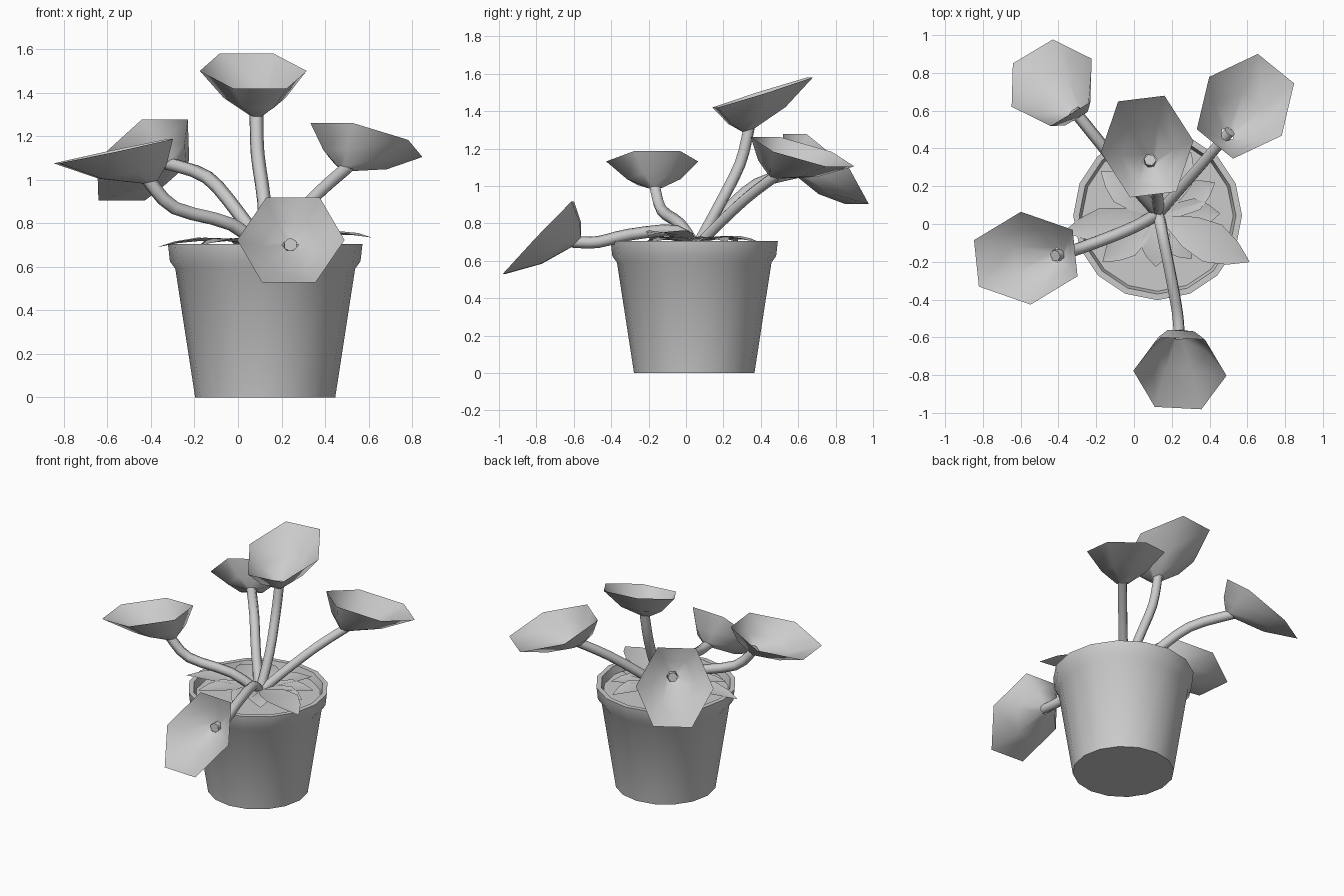
import bpy, bmesh, math
from mathutils import Vector

if "Cube" in bpy.data.objects:
    bpy.data.objects.remove(bpy.data.objects["Cube"])

CX, CY = 0.125, 0.044


def finish(name, verts, faces, angle=50):
    me = bpy.data.meshes.new(name)
    me.from_pydata([tuple(v) for v in verts], [], faces)
    bm = bmesh.new()
    bm.from_mesh(me)
    bmesh.ops.recalc_face_normals(bm, faces=bm.faces)
    bm.to_mesh(me)
    bm.free()
    ob = bpy.data.objects.new(name, me)
    bpy.context.collection.objects.link(ob)
    bpy.ops.object.select_all(action='DESELECT')
    ob.select_set(True)
    bpy.context.view_layer.objects.active = ob
    bpy.ops.object.shade_smooth_by_angle(angle=math.radians(angle))


def bridge(rings, n):
    return [(r * n + i, r * n + (i + 1) % n, (r + 1) * n + (i + 1) % n, (r + 1) * n + i)
            for r in range(rings - 1) for i in range(n)]


def tube(name, rings, n, angle):
    # closed skin over a stack of rings
    k = len(rings)
    caps = [tuple(range(n)), tuple(range((k - 1) * n, k * n))]
    finish(name, [v for ring in rings for v in ring], bridge(k, n) + caps, angle)


def lathe(name, profile, n=16):
    turn = [2 * math.pi * i / n for i in range(n)]
    tube(name, [[(CX + r * math.cos(a), CY + r * math.sin(a), z) for a in turn]
                for r, z in profile], n, 35)


def stem(name, points, radius=0.032, n=6):
    # six-sided tube swept along a smoothed path
    P = [Vector(p) for p in points]
    path = []
    for i in range(len(P) - 1):
        a, b, c, d = P[max(i - 1, 0)], P[i], P[i + 1], P[min(i + 2, len(P) - 1)]
        for t in (0, 1 / 3, 2 / 3):
            path.append(0.5 * (2 * b + (c - a) * t + (2 * a - 5 * b + 4 * c - d) * t ** 2
                               + (3 * b - a - 3 * c + d) * t ** 3))
    path.append(P[-1] + (P[-1] - path[-1]).normalized() * 0.02)
    rings, side = [], None
    for i, p in enumerate(path):
        d = (path[min(i + 1, len(path) - 1)] - path[max(i - 1, 0)]).normalized()
        side = d.orthogonal() if side is None else side - d * side.dot(d)
        side.normalize()
        up = d.cross(side)
        turn = [2 * math.pi * j / n for j in range(n)]
        rings.append([p + radius * (side * math.cos(a) + up * math.sin(a)) for a in turn])
    tube(name, rings, n, 65)


def flower(name, base, centre, heading, tilt):
    # six-cornered funnel: collar, bulged middle, long hexagon rim
    base, c = Vector(base), Vector(centre)
    h, t = math.radians(heading), math.radians(tilt)
    along = Vector((math.cos(h) * math.cos(t), math.sin(h) * math.cos(t), math.sin(t)))
    across = Vector((math.sin(h), -math.cos(h), 0))
    nrm = across.cross(along)
    collar, mid, rim = [], [], []
    for i in range(6):
        a = math.pi * i / 3
        p = c + across * 0.247 * math.cos(a) + along * 0.31 * math.sin(a)
        out = (p - c).normalized()
        collar.append(base + out * 0.038)
        mid.append(base.lerp(p, 0.5) + out * 0.02 - nrm * 0.025)
        rim.append(p)
    finish(name, collar + mid + rim, bridge(3, 6), 60)


def leaf(name, tip, width, ztip):
    # pointed arching leaf with a creased midrib
    a = Vector((CX, CY, 0))
    d = Vector((tip[0], tip[1], 0)) - a
    s = Vector((-d.y, d.x, 0)).normalized()
    verts = []
    for t, w in ((0.08, 0.2), (0.35, 0.8), (0.6, 1.0), (0.82, 0.6), (1.0, 0.02)):
        z = 0.69 * (1 - t) + ztip * t + 0.6 * d.length * 0.4 * t * (1 - t)
        for k in (-1, 0, 1):
            verts.append(a + d * t + s * (k * w * width) + Vector((0, 0, z + abs(k) * w * 0.015)))
    faces = [(r * 3 + k, r * 3 + k + 1, r * 3 + k + 4, r * 3 + k + 3) for r in range(4) for k in (0, 1)]
    finish(name, verts, faces)


# Pot with rim, filled with soil
lathe("pot", [(0.322, 0), (0.413, 0.59), (0.438, 0.625), (0.447, 0.705),
              (0.415, 0.705), (0.40, 0.655)])

# Stems and flowers: stem path, then rim centre, heading and tilt
root = (0.13, 0.055, 0.67)


def plant(name, path, centre, heading, tilt):
    stem(name + "_stem", [root] + path)
    flower(name + "_flower", path[-1], centre, heading, tilt)


plant("top", [(.12, .18, .9), (.09, .29, 1.12), (.085, .335, 1.3)], (.07, .41, 1.5), 97, 17.5)
plant("right", [(.23, .17, .79), (.37, .33, .94), (.495, .475, 1.05)], (.59, .623, 1.183), 51, -17)
plant("back", [(0, .2, .85), (-.14, .38, 1.01), (-.305, .585, 1.07)], (-.436, .748, 1.09), 121, -44)
plant("left", [(-.03, -.03, .795), (-.29, -.13, .87), (-.405, -.165, .99)], (-.573, -.181, 1.131), 186, -12)
plant("front", [(.15, -.05, .76), (.2, -.3, .74), (.23, -.47, .70), (.24, -.585, .70)],
      (.243, -.79, .723), 267, -46.5)

# Leaf rosette: tip, half width, tip height
leaf("right_leaf", (.61, -.20), .11, .735)
leaf("left_leaf", (-.37, -.04), .09, .69)
for i in range(8):
    a = math.radians((-140, -92, -52, 2, 30, 62, 112, 142)[i])
    r = (.38, .27, .29, .33, .35, .38, .37, .38)[i]
    leaf(f"small_leaf_{i + 1}", (CX + r * math.cos(a), CY + r * math.sin(a)), .085, .70)
